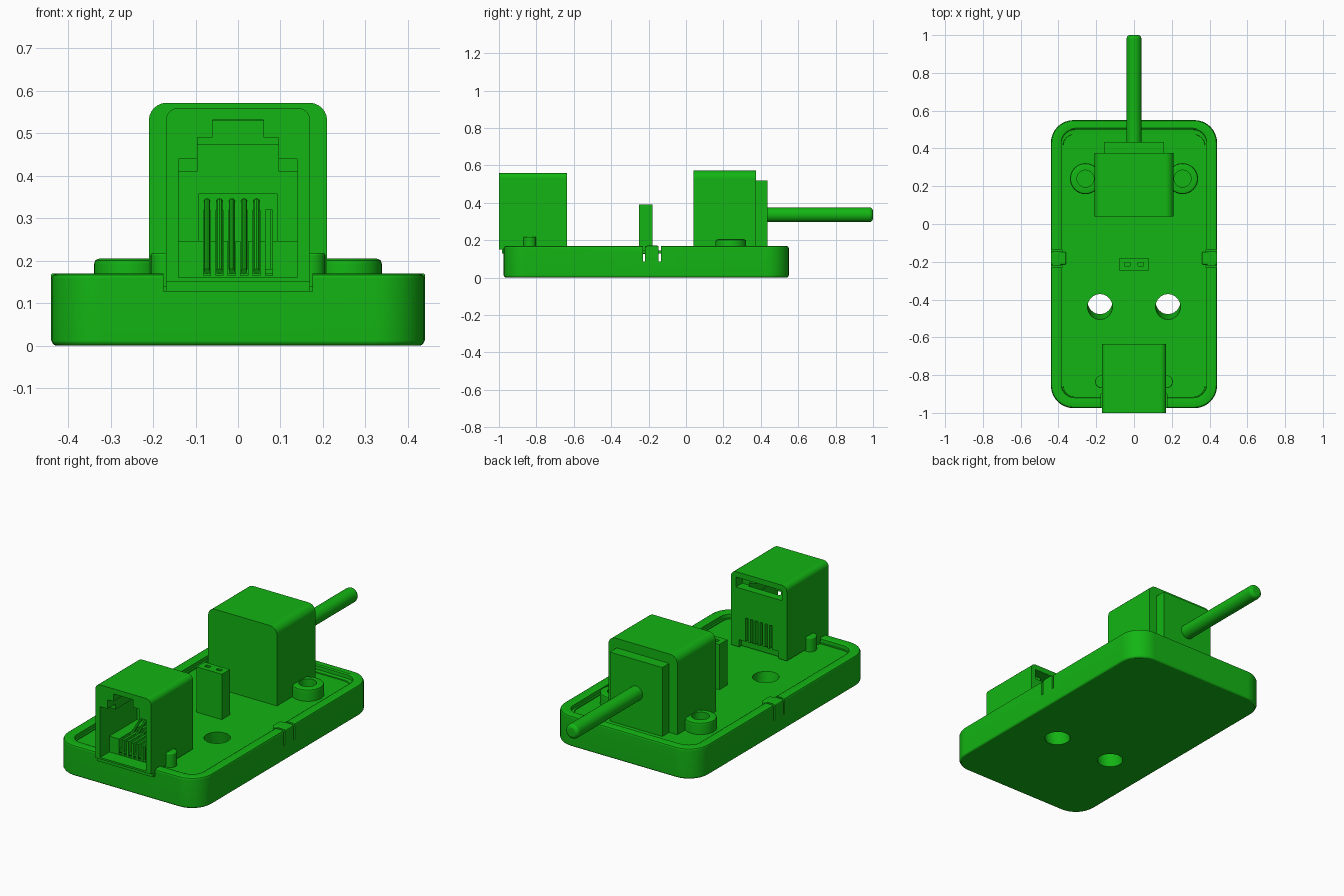
import bpy, bmesh, math
from mathutils import Vector, Matrix

if "Cube" in bpy.data.objects:
    bpy.data.objects.remove(bpy.data.objects["Cube"])

green = bpy.data.materials.new("green_plastic")
green.diffuse_color = (0.0065, 0.46, 0.0065, 1)
green.use_nodes = True
green.node_tree.nodes["Principled BSDF"].inputs["Base Color"].default_value = green.diffuse_color


def finish(name, bm):
    bmesh.ops.recalc_face_normals(bm, faces=bm.faces)
    me = bpy.data.meshes.new(name)
    bm.to_mesh(me)
    bm.free()
    me.materials.append(green)
    ob = bpy.data.objects.new(name, me)
    bpy.context.collection.objects.link(ob)
    return ob


def activate(ob):
    bpy.ops.object.select_all(action='DESELECT')
    ob.select_set(True)
    bpy.context.view_layer.objects.active = ob


def smooth(ob):
    activate(ob)
    bpy.ops.object.shade_smooth_by_angle(angle=math.radians(35))
    m = ob.modifiers.new("flat_faces", 'WEIGHTED_NORMAL')
    m.keep_sharp = True


def cut(ob, *cutters):
    for c in cutters:
        m = ob.modifiers.new("cut", 'BOOLEAN')
        m.operation, m.solver, m.object = 'DIFFERENCE', 'EXACT', c
        activate(ob)
        bpy.ops.object.modifier_apply(modifier=m.name)
        bpy.data.objects.remove(c)


def box(name, x, y, z, bevel=0, segs=3, edges=None):
    bm = bmesh.new()
    bmesh.ops.create_cube(bm, size=1)
    for v in bm.verts:
        v.co = [(r[0] + r[1]) / 2 + c * (r[1] - r[0]) for c, r in zip(v.co, (x, y, z))]
    if bevel:
        es = [e for e in bm.edges if edges is None or edges(e)]
        bmesh.ops.bevel(bm, geom=es, offset=bevel, segments=segs, affect='EDGES', profile=0.5)
    return finish(name, bm)


def top_sides(e):
    # upper edges running along y
    return all(v.co.z > 0.5 for v in e.verts) and abs(e.verts[0].co.x - e.verts[1].co.x) < 0.01


def rod(name, a, b, r, segs=24, bevel=0):
    a, b = Vector(a), Vector(b)
    bm = bmesh.new()
    rot = (b - a).to_track_quat('Z', 'Y').to_matrix().to_4x4()
    bmesh.ops.create_cone(bm, cap_ends=True, segments=segs, radius1=r, radius2=r, depth=(b - a).length)
    if bevel:
        es = [e for e in bm.edges if all(v.co.z > 0 for v in e.verts)]
        bmesh.ops.bevel(bm, geom=es, offset=bevel, segments=3, affect='EDGES', profile=0.5)
    bm.transform(Matrix.Translation((a + b) / 2) @ rot)
    return finish(name, bm)


def lathe(name, x, y, profile, segs=32):
    # closed ring profile of (radius, z) spun around a vertical axis
    bm = bmesh.new()
    rings = [[bm.verts.new((x + r * math.cos(t), y + r * math.sin(t), z)) for r, z in profile]
             for t in (2 * math.pi * i / segs for i in range(segs))]
    n = len(profile)
    for i in range(segs):
        p, q = rings[i], rings[(i + 1) % segs]
        for j in range(n):
            k = (j + 1) % n
            bm.faces.new((p[j], q[j], q[k], p[k]))
    return finish(name, bm)


def loft(name, rings):
    # rounded-rectangle rings: half width, y0, y1, corner radius, z
    bm = bmesh.new()
    prev = None
    for w, y0, y1, r, z in rings:
        ring = []
        for k, (cx, cy) in enumerate(((w - r, y1 - r), (r - w, y1 - r), (r - w, y0 + r), (w - r, y0 + r))):
            for i in range(9):
                t = math.pi / 2 * (k + i / 8)
                ring.append(bm.verts.new((cx + r * math.cos(t), cy + r * math.sin(t), z)))
        if prev:
            for i in range(len(ring)):
                j = (i + 1) % len(ring)
                bm.faces.new((prev[i], prev[j], ring[j], ring[i]))
        else:
            bm.faces.new(ring)
        prev = ring
    bm.faces.new(prev)
    return finish(name, bm)


def prism(name, pts, y0, y1):
    bm = bmesh.new()
    f = bm.faces.new([bm.verts.new((x, y0, z)) for x, z in pts])
    ext = bmesh.ops.extrude_face_region(bm, geom=[f])
    bmesh.ops.translate(bm, vec=(0, y1 - y0, 0), verts=[v for v in ext["geom"] if isinstance(v, bmesh.types.BMVert)])
    return finish(name, bm)


FLOOR = 0.14

# base tray with a raised rim and a small inner ledge
base = loft("base_tray", [(0.43, -0.965, 0.54, 0.11, 0), (0.436, -0.971, 0.546, 0.117, 0.004),
                          (0.44, -0.975, 0.55, 0.12, 0.012), (0.44, -0.975, 0.55, 0.12, 0.158),
                          (0.436, -0.971, 0.546, 0.117, 0.166), (0.428, -0.963, 0.538, 0.11, 0.17),
                          (0.395, -0.93, 0.507, 0.08, 0.17), (0.385, -0.92, 0.5, 0.07, 0.165),
                          (0.384, -0.919, 0.499, 0.07, 0.146), (0.376, -0.916, 0.475, 0.06, 0.145),
                          (0.375, -0.915, 0.474, 0.06, FLOOR)])
# front notch, slanted screw holes, side slots
cut(base, box("notch", (-0.175, 0.175), (-1.1, -0.9), (0.128, 0.3)))
for s in (-1, 1):
    cut(base, rod("hole", (s * 0.18, -0.395, -0.07), (s * 0.18, -0.453, 0.21), 0.066, 32))
for y in (-0.225, -0.14):
    cut(base, box("tunnel", (-0.6, 0.6), (y - 0.006, y + 0.006), (0.085, 0.13)))
    for s in (-1, 1):
        xs = sorted((s * 0.38, s * 0.6))
        cut(base, box("slot", xs, (y - 0.006, y + 0.006), (0.085, 0.25)))
smooth(base)

for s, side in ((-1, "left"), (1, "right")):
    # snap clip on the rim
    smooth(box("clip_" + side, sorted((s * 0.36, s * 0.4405)), (-0.214, -0.148), (0.09, 0.1705), 0.006))
    # screw boss
    smooth(lathe("boss_" + side, s * 0.257, 0.24,
                 [(0.045, 0.13), (0.082, 0.13), (0.082, 0.192), (0.079, 0.201), (0.07, 0.205), (0.045, 0.205)]))
    # locating peg beside the jack
    smooth(rod("peg_" + side, (s * 0.172, -0.835, 0.12), (s * 0.172, -0.835, 0.218), 0.034, 20, 0.006))

# plug block, rear plate and cable
smooth(box("plug_block", (-0.21, 0.21), (0.04, 0.375), (0.125, 0.572), 0.042, 6, top_sides))
box("plug_rear_plate", (-0.16, 0.16), (0.37, 0.435), (0.125, 0.52))
smooth(rod("cable", (0, 0.42, 0.336), (0, 1.0, 0.336), 0.04, 24, 0.02))

# two-pin socket post
post = box("pin_socket", (-0.077, 0.077), (-0.25, -0.18), (0.125, 0.39))
for s in (-1, 1):
    cut(post, box("pin_hole", (s * 0.035 - 0.014, s * 0.035 + 0.014), (-0.222, -0.203), (0.2, 0.5)))

# modular jack housing with stepped opening
jack = box("jack_housing", (-0.17, 0.17), (-1.0, -0.635), (0.15, 0.56), 0.03, 5, top_sides)
half = [(0.14, 0.16), (0.14, 0.44), (0.095, 0.44), (0.095, 0.49), (0.06, 0.49), (0.06, 0.532)]
cut(jack, prism("opening", half + [(-x, z) for x, z in reversed(half)], -1.1, -0.68))
cut(jack, box("contact_recess", (-0.093, 0.093), (-0.75, -0.66), (0.17, 0.357)))
cut(jack, box("rear_window", (-0.14, 0.14), (-0.69, -0.5), (0.475, 0.53)))
cut(jack, box("rear_foot_gap", (-0.12, 0.12), (-0.655, -0.5), (0.1, 0.19)))
pitch = [-0.073 + 0.0292 * i for i in range(6)]
for x in pitch:
    cut(jack, box("rear_slot", (x - 0.008, x + 0.008), (-0.67, -0.5), (0.18, 0.32)))
smooth(jack)
# stepped shoulders inside the opening
for s, side in ((-1, "left"), (1, "right")):
    box("shoulder_" + side, sorted((s * 0.095, s * 0.145)), (-0.93, -0.67), (0.41, 0.445))
# sill under the opening
box("jack_sill", (-0.17, 0.17), (-0.985, -0.9), (0.128, 0.152))

# contact comb and spring wires
comb = box("contact_comb", (-0.142, 0.142), (-0.92, -0.67), (0.155, 0.247))
for x in pitch:
    cut(comb, box("groove", (x - 0.0085, x + 0.0085), (-1.0, -0.6), (0.165, 0.3)))
for i, x in enumerate(pitch[:5]):
    smooth(rod("contact_%d" % (i + 1), (x, -0.92, 0.175), (x, -0.665, 0.34), 0.0075, 10))
